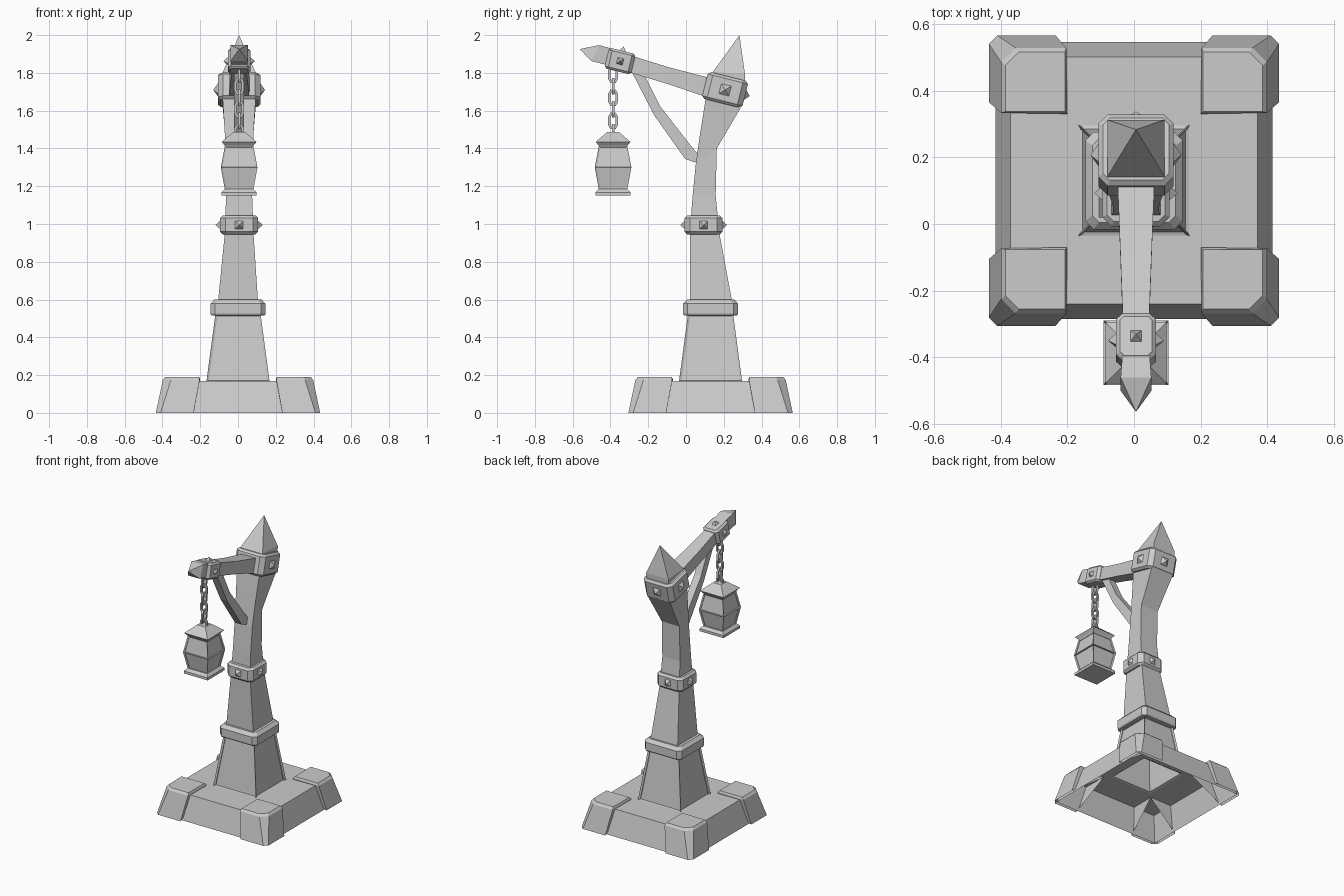
import bpy, bmesh
from math import radians, cos, sin, pi
from mathutils import Matrix, Vector

if "Cube" in bpy.data.objects:
    bpy.data.objects.remove(bpy.data.objects["Cube"])

CX = 0.006   # slight sideways offset of the hand-made upper parts
CY = 0.13    # centre of the base in y


def finish(name, bm, mat=None):
    bmesh.ops.remove_doubles(bm, verts=bm.verts, dist=1e-5)
    if mat:
        bm.transform(mat)
    me = bpy.data.meshes.new(name)
    bm.to_mesh(me)
    bm.free()
    ob = bpy.data.objects.new(name, me)
    bpy.context.collection.objects.link(ob)
    return ob


def loft(name, rings, bottom=True, top=True, mat=None, inset=None):
    """Skin rings of equal point count; inset = (frame width, bevel, depth) recesses the sides."""
    bm = bmesh.new()
    vs = [[bm.verts.new(p) for p in r] for r in rings]
    n = len(rings[0])
    sides = []
    for a, b in zip(vs, vs[1:]):
        for i in range(n):
            j = (i + 1) % n
            sides.append(bm.faces.new((a[i], a[j], b[j], b[i])))
    if bottom:
        bm.faces.new(vs[0][::-1])
    if top:
        bm.faces.new(vs[-1])
    if inset:
        width, bevel, depth = inset
        bmesh.ops.inset_individual(bm, faces=sides, thickness=width)
        bmesh.ops.inset_individual(bm, faces=sides, thickness=bevel, depth=-depth)
    return finish(name, bm, mat)


def rect(hx, hy, z, c=0.0, x=0.0, y=0.0):
    """Counter-clockwise rectangle, corners cut by c."""
    if c == 0:
        pts = [(-hx, -hy), (hx, -hy), (hx, hy), (-hx, hy)]
    else:
        pts = [(-hx + c, -hy), (hx - c, -hy), (hx, -hy + c), (hx, hy - c),
               (hx - c, hy), (-hx + c, hy), (-hx, hy - c), (-hx, -hy + c)]
    return [(x + px, y + py, z) for px, py in pts]


def section(hx, a, b, x=CX):
    """Four-point section spanning side-view points a and b, (y, z) each."""
    return [(x - hx, *a), (x + hx, *a), (x + hx, *b), (x - hx, *b)]


def band(name, loc, hx, hy, hz, tilt, studs, r=0.038, c=0.028, e=0.014):
    """Chamfered block with pyramid studs on the given sides."""
    mat = Matrix.Translation(loc) @ Matrix.Rotation(radians(tilt), 4, 'X')
    loft(name, [rect(hx - e, hy - e, -hz, c - e / 2), rect(hx, hy, -hz + e, c),
                rect(hx, hy, hz - e, c), rect(hx - e, hy - e, hz, c - e / 2)], mat=mat)
    for i, d in enumerate(studs):
        d = Vector(d)
        pos = Vector((d.x * hx, d.y * hy, d.z * hz)) + d * 0.009
        bm = bmesh.new()
        bmesh.ops.create_cone(bm, cap_ends=True, segments=4, radius1=r, radius2=0, depth=0.03,
                              matrix=Matrix.Rotation(pi / 4, 4, 'Z'))
        bm.transform(Matrix.Translation(pos) @ d.to_track_quat('Z', 'Y').to_matrix().to_4x4())
        finish(f"{name}_stud_{i}", bm, mat)


# Base slab: hollow underneath, open where the pedestal stands
loft("base_slab", [rect(0.415, 0.415, 0, y=CY), rect(0.37, 0.37, 0.17, y=CY),
                   rect(0.165, 0.165, 0.17, y=CY)], False, False)

# Four corner blocks wrapped over the slab
def corner(o, i, c, z, zi, s):
    return [(i, s, zi), (o, i, z), (o, o - c, z), (o - c, o, z), (i, o, z)]

low = [(0.2, 0.2, 0.165), (0.435, 0.235, 0), (0.435, 0.41, 0), (0.41, 0.435, 0), (0.235, 0.435, 0)]
mid = [(0.2, 0.2, 0.18), (0.398, 0.203, 0.175), (0.398, 0.355, 0.175), (0.355, 0.398, 0.175), (0.203, 0.398, 0.175)]
top = [(0.207, 0.207, 0.19), (0.385, 0.207, 0.19), (0.385, 0.345, 0.19), (0.345, 0.385, 0.19), (0.207, 0.385, 0.19)]
for k in range(4):
    loft(f"base_corner_{k}", [low, mid, top], bottom=False,
         mat=Matrix.Translation((0, CY, 0)) @ Matrix.Rotation(k * pi / 2, 4, 'Z'))

# Pedestal with recessed panels, and its collar
loft("pedestal", [rect(0.167, 0.167, 0.168, y=CY), rect(0.12, 0.12, 0.52, y=CY)],
     bottom=False, inset=(0.026, 0.009, 0.012))
loft("pedestal_collar", [rect(0.14, 0.14, 0.515, 0.02, y=CY), rect(0.146, 0.146, 0.525, 0.025, y=CY),
                         rect(0.146, 0.146, 0.578, 0.025, y=CY), rect(0.125, 0.125, 0.60, 0.02, y=CY)])

# Curved post
loft("post", [section(0.106, (0.02, 0.585), (0.245, 0.585), 0),
              section(0.076, (0.02, 0.95), (0.177, 0.95)),
              section(0.069, (0.035, 1.15), (0.157, 1.15)),
              section(0.069, (0.052, 1.32), (0.163, 1.40)),
              section(0.076, (0.075, 1.48), (0.222, 1.50)),
              section(0.088, (0.105, 1.67), (0.295, 1.625)),
              section(0.088, (0.13, 1.74), (0.31, 1.70))])

# Post bands with studs
SX = [(1, 0, 0), (-1, 0, 0)]
band("middle_band", (CX, 0.093, 0.995), 0.101, 0.1, 0.05, 0, SX + [(0, 1, 0), (0, -1, 0)])
band("top_band", (CX, 0.207, 1.71), 0.113, 0.11, 0.073, -14, SX + [(0, 1, 0)], r=0.048)

# Pointed finial on the post
loft("post_finial", [section(0.086, (0.135, 1.75), (0.31, 1.72)),
                     section(0.086, (0.142, 1.805), (0.312, 1.795)),
                     section(0.0, (0.283, 2.0), (0.283, 2.0))], top=False)

# Arm, its end band and pointed tip
loft("arm", [section(0.055, (0.13, 1.665), (0.12, 1.775)),
             section(0.047, (-0.10, 1.742), (-0.085, 1.828)),
             section(0.040, (-0.29, 1.80), (-0.27, 1.885)),
             section(0.036, (-0.40, 1.83), (-0.39, 1.91))])
band("arm_band", (CX, -0.349, 1.862), 0.06, 0.072, 0.056, -14, SX + [(0, 0, 1)], r=0.03, c=0.018, e=0.012)
loft("arm_tip", [section(0.040, (-0.39, 1.835), (-0.38, 1.925)),
                 section(0.046, (-0.50, 1.862), (-0.46, 1.947)),
                 section(0.0, (-0.563, 1.926), (-0.563, 1.926))], top=False)

# Bent brace between arm and post
loft("brace", [section(0.026, (-0.295, 1.82), (-0.245, 1.84)),
               section(0.026, (-0.168, 1.575), (-0.138, 1.625)),
               section(0.026, (-0.005, 1.345), (0.045, 1.39)),
               section(0.026, (0.05, 1.325), (0.075, 1.36))])

# Chain of alternating links
LY = -0.386
for k in range(6):
    bm = bmesh.new()
    hw, hl, t = 0.02, 0.038, 0.007
    rings = []
    for px, pz in [(hw, -0.5), (hw, 0.5), (hw * 0.5, 1), (-hw * 0.5, 1),
                   (-hw, 0.5), (-hw, -0.5), (-hw * 0.5, -1), (hw * 0.5, -1)]:
        p = Vector((px, 0, pz * hl))
        d = Vector((px / hw, 0, pz)).normalized() * t
        s = Vector((0, t, 0))
        rings.append([p - d - s, p + d - s, p + d + s, p - d + s])
    rot = Matrix.Rotation(pi / 2 * ((k + 1) % 2), 4, 'Z')
    bm.free()
    loft(f"chain_link_{k}", rings + rings[:1], False, False,
         Matrix.Translation((CX, LY, 1.79 - 0.061 * k)) @ rot)

# Lantern: roof, panelled body, foot
def sq(h, z):
    return rect(h, h, z, x=CX, y=LY)

loft("lantern_roof", [sq(0.07, 1.405), sq(0.078, 1.418), sq(0.092, 1.435), sq(0.032, 1.486)])
loft("lantern_upper_body", [sq(0.097, 1.30), sq(0.075, 1.415)], inset=(0.016, 0.006, 0.009))
loft("lantern_lower_body", [sq(0.074, 1.175), sq(0.097, 1.30)], inset=(0.018, 0.006, 0.009))
loft("lantern_foot", [sq(0.093, 1.15), sq(0.093, 1.168), sq(0.076, 1.185)])

# Make every part's faces point outward
for ob in bpy.context.collection.objects:
    bm = bmesh.new()
    bm.from_mesh(ob.data)
    if all(e.is_manifold for e in bm.edges):
        bmesh.ops.recalc_face_normals(bm, faces=bm.faces)
    bm.to_mesh(ob.data)
    bm.free()
